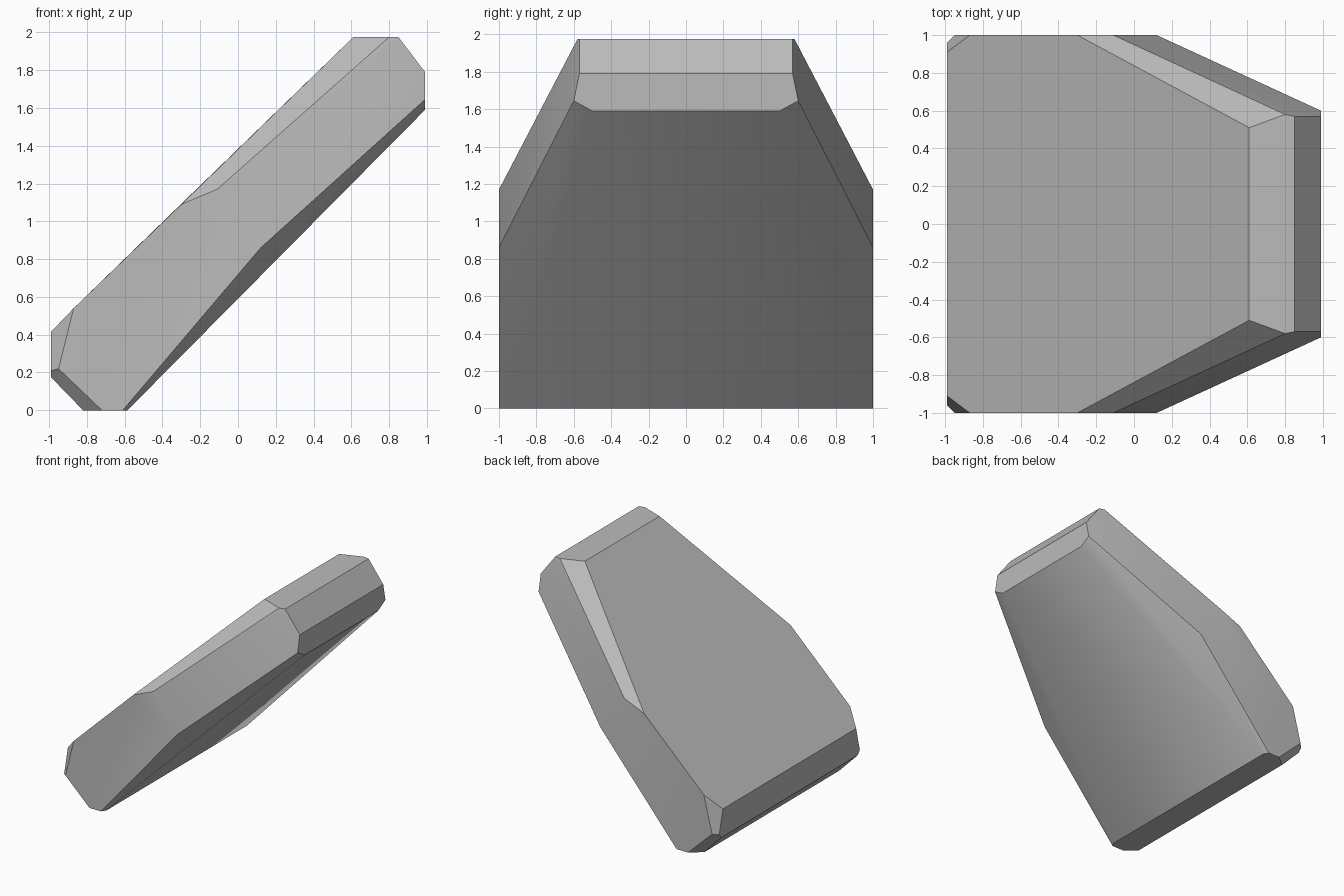
import bpy
import bmesh
import math

default_cube = bpy.data.objects.get("Cube")
if default_cube:
    bpy.data.objects.remove(default_cube, do_unlink=True)


def flat_material(name, colour):
    material = bpy.data.materials.new(name)
    material.use_nodes = True
    material.diffuse_color = colour
    material.node_tree.nodes["Principled BSDF"].inputs["Base Color"].default_value = colour
    return material


# Corners of one half of the leaning slab, mirrored across y
upper_face = [(0.61, 0.51, 1.975), (-0.3, 1, 1.09), (-0.87, 1, 0.54), (-0.99, 0.91, 0.415)]
upper_chamfer = [(0.8, 0.58, 1.975), (-0.11, 1, 1.17)]
high_end = [(0.85, 0.57, 1.975), (0.99, 0.57, 1.79), (0.99, 0.6, 1.645), (0.99, 0.5, 1.59)]
underside = [(0.12, 1, 0.86), (-0.61, 1, 0), (-0.585, 0.96, 0)]
low_end = [(-0.72, 1, 0), (-0.82, 0.92, 0), (-0.95, 1, 0.22), (-0.99, 0.96, 0.21), (-0.99, 0.93, 0.175)]

# Wrap the corners in a chamfered convex block
bm = bmesh.new()
for x, y, z in upper_face + upper_chamfer + high_end + underside + low_end:
    for side in (-1, 1):
        bm.verts.new((x, side * y, z))
hull = bmesh.ops.convex_hull(bm, input=bm.verts[:])
loose = [v for v in bm.verts if not v.link_faces]
bmesh.ops.delete(bm, geom=loose, context="VERTS")

# Merge the triangles into broad facets
bmesh.ops.dissolve_limit(bm, angle_limit=math.radians(3), verts=bm.verts[:], edges=bm.edges[:])
bmesh.ops.recalc_face_normals(bm, faces=bm.faces[:])

mesh = bpy.data.meshes.new("stone_slab")
bm.to_mesh(mesh)
bm.free()
mesh.materials.append(flat_material("stone_grey", (0.5, 0.5, 0.5, 1)))

slab = bpy.data.objects.new("stone_slab", mesh)
bpy.context.collection.objects.link(slab)

# Soft shading over shallow edges, crisp chamfers
bpy.ops.object.select_all(action="DESELECT")
slab.select_set(True)
bpy.context.view_layer.objects.active = slab
bpy.ops.object.shade_smooth_by_angle(angle=math.radians(30))
